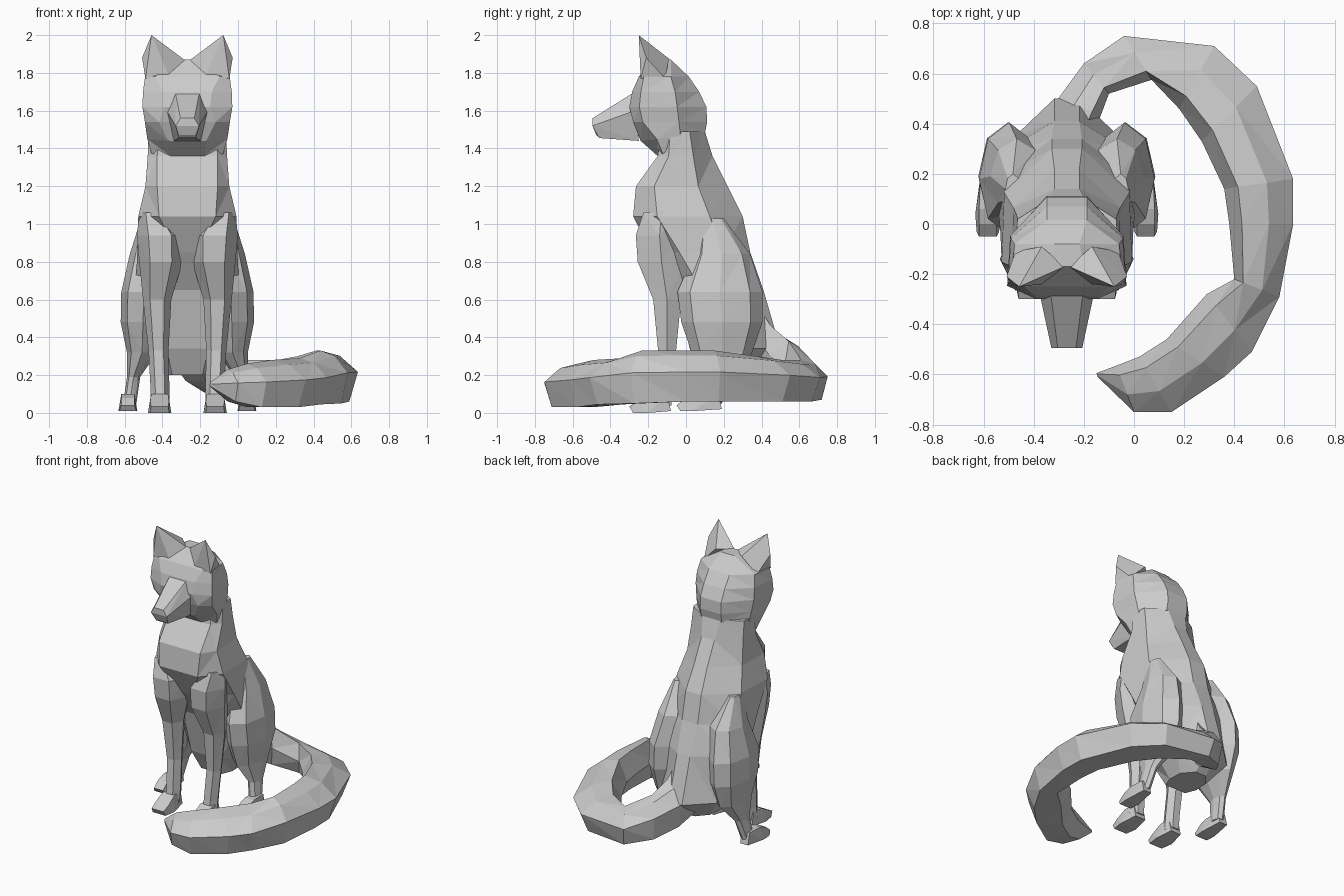
import bpy, bmesh, math

CX = -0.268  # symmetry plane of the animal (the tail sweeps to +x)


def finish(name, bm):
    bmesh.ops.triangulate(bm, faces=[f for f in bm.faces if len(f.verts) > 3])
    bmesh.ops.recalc_face_normals(bm, faces=bm.faces)
    me = bpy.data.meshes.new(name)
    bm.to_mesh(me)
    bm.free()
    ob = bpy.data.objects.new(name, me)
    bpy.context.collection.objects.link(ob)
    return ob


def loft(name, rings):
    bm = bmesh.new()
    vs = [[bm.verts.new(p) for p in r] for r in rings]
    n = len(vs[0])
    for a, b in zip(vs, vs[1:]):
        for i in range(n):
            j = (i + 1) % n
            bm.faces.new((a[i], a[j], b[j], b[i]))
    bm.faces.new(vs[0])
    bm.faces.new(vs[-1])
    return finish(name, bm)


def hull(name, pts, s=1):
    bm = bmesh.new()
    for x, y, z in pts:
        bm.verts.new((CX + s * x, y, z))
    bmesh.ops.convex_hull(bm, input=bm.verts)
    bmesh.ops.delete(bm, geom=[v for v in bm.verts if not v.link_faces], context='VERTS')
    return finish(name, bm)


def trunk_ring(z, hw, yf, yb, fw, bw, f1, f2, side=0.96, tilt=0.0):
    """Eight-sided ring with its own front and back widths; tilt lifts the back."""
    d = yb - yf
    half = [(fw, yf), (hw, yf + f1 * d), (hw * side, yf + f2 * d), (bw, yb)]
    pts = half + [(-x, y) for x, y in reversed(half)]
    return [(CX + x, y, z + tilt * (y - yf) / d) for x, y in pts]


def leg_ring(s, x, y, z, rx, ry, n=6):
    return [(CX + s * (x + rx * math.cos(k * math.tau / n)),
             y + ry * math.sin(k * math.tau / n), z) for k in range(n)]


# Torso: belly up to neck (z, half width, front, back, front width, back width, corner depths)
loft("torso", [trunk_ring(*r) for r in [
    (0.20, 0.11, 0.09, 0.34, 0.08, 0.04, 0.3, 0.7),
    (0.34, 0.22, 0.02, 0.50, 0.11, 0.05, 0.3, 0.68),
    (0.65, 0.275, -0.06, 0.41, 0.12, 0.05, 0.3, 0.72),
    (0.85, 0.265, -0.18, 0.34, 0.06, 0.06, 0.28, 0.72),
    (1.04, 0.260, -0.28, 0.30, 0.15, 0.06, 0.22, 0.7),
    (1.20, 0.222, -0.265, 0.22, 0.16, 0.05, 0.2, 0.68),
    (1.36, 0.210, -0.15, 0.14, 0.16, 0.05, 0.2, 0.65),
    (1.49, 0.205, -0.13, 0.10, 0.15, 0.07, 0.2, 0.65)]])

# Head: wide flat face, tapering to the back, chin sloping down
loft("head", [trunk_ring(*r) for r in [
    (1.36, 0.19, -0.15, 0.06, 0.09, 0.07, 0.13, 0.62, 0.95, 0.10),
    (1.44, 0.212, -0.24, 0.10, 0.10, 0.08, 0.25, 0.62, 0.95, 0.04),
    (1.54, 0.225, -0.28, 0.112, 0.15, 0.08, 0.13, 0.62, 0.95),
    (1.62, 0.238, -0.30, 0.108, 0.12, 0.08, 0.13, 0.62, 0.95),
    (1.70, 0.235, -0.285, 0.07, 0.13, 0.08, 0.13, 0.64, 0.95),
    (1.78, 0.224, -0.25, 0.015, 0.17, 0.08, 0.1, 0.64, 0.93),
    (1.87, 0.060, -0.17, -0.08, 0.03, 0.05, 0.2, 0.6)]])

# Muzzle: wide hexagon at the face, small one at the nose
muzzle = []
for y, sc, zt, zm, zb in [(-0.27, 1.0, 1.70, 1.60, 1.44), (-0.495, 0.56, 1.56, 1.52, 1.47)]:
    for s in (-1, 1):
        muzzle += [(s * 0.065 * sc, y, zt), (s * 0.11 * sc, y, zm), (s * 0.07 * sc, y + 0.02, zb)]
muzzle += [(-0.045, -0.46, 1.455), (0.045, -0.46, 1.455)]
hull("muzzle", muzzle)

for side, s in (("left", -1), ("right", 1)):
    # Ears
    hull(side + "_ear", [(0.19, -0.25, 2.0), (0.24, -0.21, 1.88), (0.222, -0.24, 1.77),
                         (0.10, -0.24, 1.79), (0.01, -0.17, 1.865), (0.10, -0.09, 1.875),
                         (0.205, -0.11, 1.77)], s)
    # Front legs and paws
    loft(side + "_front_leg", [leg_ring(s, *r) for r in [
        (0.185, -0.13, 1.06, 0.07, 0.11), (0.145, -0.14, 0.94, 0.122, 0.145),
        (0.140, -0.13, 0.80, 0.115, 0.145), (0.160, -0.10, 0.60, 0.075, 0.085),
        (0.153, -0.10, 0.33, 0.053, 0.055), (0.145, -0.12, 0.13, 0.050, 0.055),
        (0.145, -0.13, 0.04, 0.050, 0.06)]])
    hull(side + "_front_paw", [(x, y, z) for y, z, w in
                               [(-0.08, 0.01, 0.04), (-0.10, 0.10, 0.04), (-0.18, 0.10, 0.045),
                                (-0.20, 0.0, 0.062), (-0.28, 0.0, 0.05), (-0.30, 0.035, 0.045),
                                (-0.25, 0.06, 0.05)]
                               for x in (0.147 - w, 0.147 + w)], s)
    # Haunches, hind legs and paws
    loft(side + "_hind_leg", [leg_ring(s, *r, 8) for r in [
        (0.215, 0.14, 1.03, 0.03, 0.06), (0.20, 0.19, 0.84, 0.105, 0.15),
        (0.23, 0.18, 0.64, 0.12, 0.225), (0.235, 0.19, 0.48, 0.118, 0.215),
        (0.24, 0.19, 0.32, 0.08, 0.16), (0.285, 0.17, 0.19, 0.035, 0.07),
        (0.305, 0.14, 0.05, 0.035, 0.05)]])
    hull(side + "_hind_paw", [(x, y, z) for y, z, w in
                              [(0.19, 0.02, 0.03), (0.17, 0.10, 0.03), (0.06, 0.10, 0.035),
                               (0.04, 0.01, 0.05), (-0.03, 0.01, 0.045), (-0.05, 0.04, 0.035),
                               (0.0, 0.08, 0.035)]
                              for x in (0.315 - w, 0.315 + w)], s)

# Tail: inner xy, outer xy, bottom z, top z at each station
stations = [
    (-0.17, 0.34, -0.38, 0.36, 0.26, 0.62), (-0.13, 0.44, -0.31, 0.49, 0.17, 0.46),
    (-0.10, 0.52, -0.20, 0.64, 0.11, 0.38), (0.07, 0.575, -0.04, 0.75, 0.07, 0.28),
    (0.18, 0.46, 0.32, 0.71, 0.06, 0.28), (0.27, 0.33, 0.49, 0.55, 0.06, 0.30),
    (0.36, 0.14, 0.635, 0.18, 0.06, 0.33), (0.38, 0.0, 0.635, 0.0, 0.06, 0.33),
    (0.40, -0.22, 0.58, -0.29, 0.05, 0.33), (0.29, -0.28, 0.47, -0.51, 0.045, 0.29),
    (0.13, -0.46, 0.36, -0.61, 0.03, 0.28), (0.02, -0.53, 0.15, -0.75, 0.03, 0.26),
    (-0.07, -0.565, 0.0, -0.75, 0.06, 0.23), (-0.15, -0.595, -0.145, -0.61, 0.14, 0.16)]
section = [(0, 0.48), (0.2, 1), (0.62, 0.9), (1, 0.58), (0.82, 0), (0.22, 0)]
loft("tail", [[(ix + (ox - ix) * t, iy + (oy - iy) * t, zb + (zt - zb) * h) for t, h in section]
              for ix, iy, ox, oy, zb, zt in stations])
